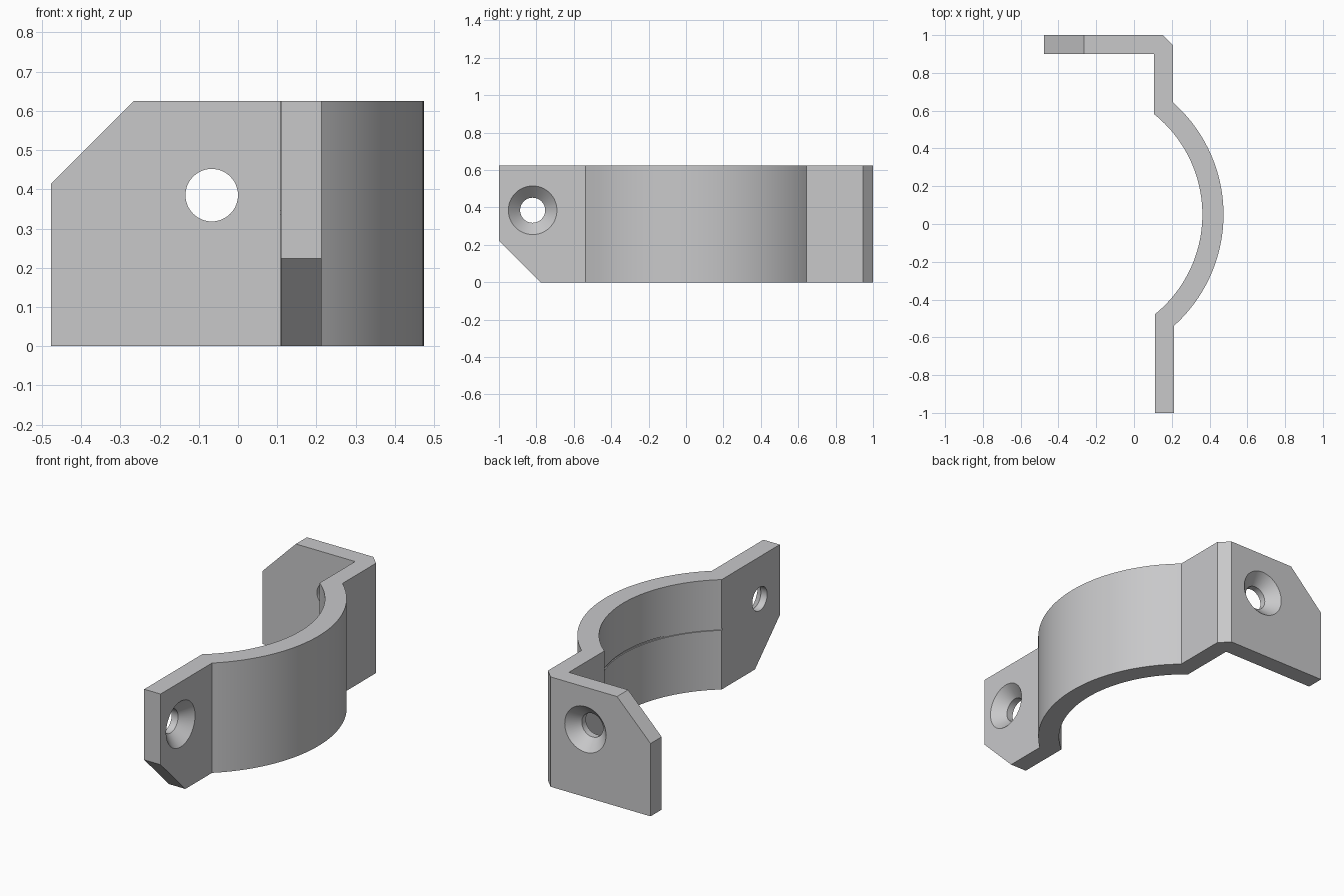
import bpy, bmesh, math
from mathutils import Matrix, Vector

if "Cube" in bpy.data.objects:
    bpy.data.objects.remove(bpy.data.objects["Cube"])

H = 0.625                      # bracket height
CX, CY = -0.318, 0.05          # centre of the curved band
R_OUT, R_IN = 0.792, 0.68

metal = bpy.data.materials.new("light_grey_metal")
metal.diffuse_color = (0.58, 0.58, 0.59, 1)
metal.use_nodes = True
metal.node_tree.nodes["Principled BSDF"].inputs["Base Color"].default_value = metal.diffuse_color


def prism(name, pts, depth, matrix=Matrix()):
    """Extrude a closed 2D outline along local z."""
    bm = bmesh.new()
    face = bm.faces.new([bm.verts.new((a, b, 0)) for a, b in pts])
    ext = bmesh.ops.extrude_face_region(bm, geom=[face])
    verts = [v for v in ext["geom"] if isinstance(v, bmesh.types.BMVert)]
    bmesh.ops.translate(bm, verts=verts, vec=(0, 0, depth))
    bm.transform(matrix)
    bmesh.ops.recalc_face_normals(bm, faces=bm.faces)
    return to_object(name, bm)


def to_object(name, bm):
    me = bpy.data.meshes.new(name)
    bm.to_mesh(me)
    bm.free()
    me.materials.append(metal)
    ob = bpy.data.objects.new(name, me)
    bpy.context.collection.objects.link(ob)
    return ob


def arc(r, x_low, x_high, n=48):
    """Arc from the lower end (x_low) to the upper end (x_high)."""
    a0 = -math.acos((x_low - CX) / r)
    a1 = math.acos((x_high - CX) / r)
    return [(CX + r * math.cos(a0 + (a1 - a0) * i / n),
             CY + r * math.sin(a0 + (a1 - a0) * i / n)) for i in range(n + 1)]


def revolve(name, profile, origin, axis, n=48):
    """Closed solid from (distance, radius) pairs along an axis."""
    bm = bmesh.new()
    rings = [[bm.verts.new((r * math.cos(t), r * math.sin(t), d))
              for t in (2 * math.pi * i / n for i in range(n))] for d, r in profile]
    for a, b in zip(rings, rings[1:]):
        for i in range(n):
            j = (i + 1) % n
            bm.faces.new((a[i], a[j], b[j], b[i]))
    bm.faces.new(rings[0])
    bm.faces.new(rings[-1])
    rot = Vector((0, 0, 1)).rotation_difference(Vector(axis)).to_matrix().to_4x4()
    bm.transform(Matrix.Translation(origin) @ rot)
    bmesh.ops.recalc_face_normals(bm, faces=bm.faces)
    return to_object(name, bm)


# Bent strip: front tab, curved band, rear flange with chamfered corner
outline = [(0.11, -1), (0.213, -1)]
outline += arc(R_OUT, 0.213, 0.207)
outline += [(0.207, 0.945), (0.152, 1), (-0.477, 1), (-0.477, 0.9), (0.107, 0.9)]
outline += arc(R_IN, 0.11, 0.107)[::-1]
bracket = prism("clamp_bracket", outline, H)

# Corner cuts: local (a, b, depth) mapped to world axes
along_x = Matrix(((0, 0, 1, 0), (1, 0, 0, 0), (0, 1, 0, 0), (0, 0, 0, 1)))
along_y = Matrix(((1, 0, 0, 0), (0, 0, 1, 0), (0, 1, 0, 0), (0, 0, 0, 1)))
cutters = [
    prism("tab_corner_cutter", [(-1.1, 0.323), (-0.677, -0.1), (-1.1, -0.1)], 0.5, along_x),
    prism("flange_corner_cutter", [(-0.577, 0.314), (-0.166, 0.725), (-0.577, 0.725)], 0.5,
          Matrix.Translation((0, 0.7, 0)) @ along_y),
]

# Countersunk screw holes: through hole, cone, mouth
sink = [(-0.2, 0.067), (-0.063, 0.067), (0, 0.13), (0.02, 0.15)]
cutters += [
    revolve("tab_hole_cutter", sink, (0.213, -0.82, 0.385), (1, 0, 0)),
    revolve("flange_hole_cutter", sink, (-0.067, 1, 0.385), (0, 1, 0)),
    # Fine groove round the inside of the band
    revolve("groove_cutter", [(0, R_IN + 0.006), (0.01, R_IN + 0.006)],
            (CX, CY, 0.336), (0, 0, 1), 192),
]

for c in cutters:
    c.hide_render = True
    c.hide_viewport = False
    mod = bracket.modifiers.new(c.name, 'BOOLEAN')
    mod.operation = 'DIFFERENCE'
    mod.solver = 'EXACT'
    mod.object = c

# Apply the cuts, then remove the helpers
dg = bpy.context.evaluated_depsgraph_get()
mesh = bpy.data.meshes.new_from_object(bracket.evaluated_get(dg))
bracket.modifiers.clear()
bracket.data = mesh
for c in cutters:
    bpy.data.objects.remove(c)

# Smooth curves, keep edges sharp
bpy.context.view_layer.objects.active = bracket
bracket.select_set(True)
bpy.ops.object.shade_smooth_by_angle(angle=math.radians(25))
